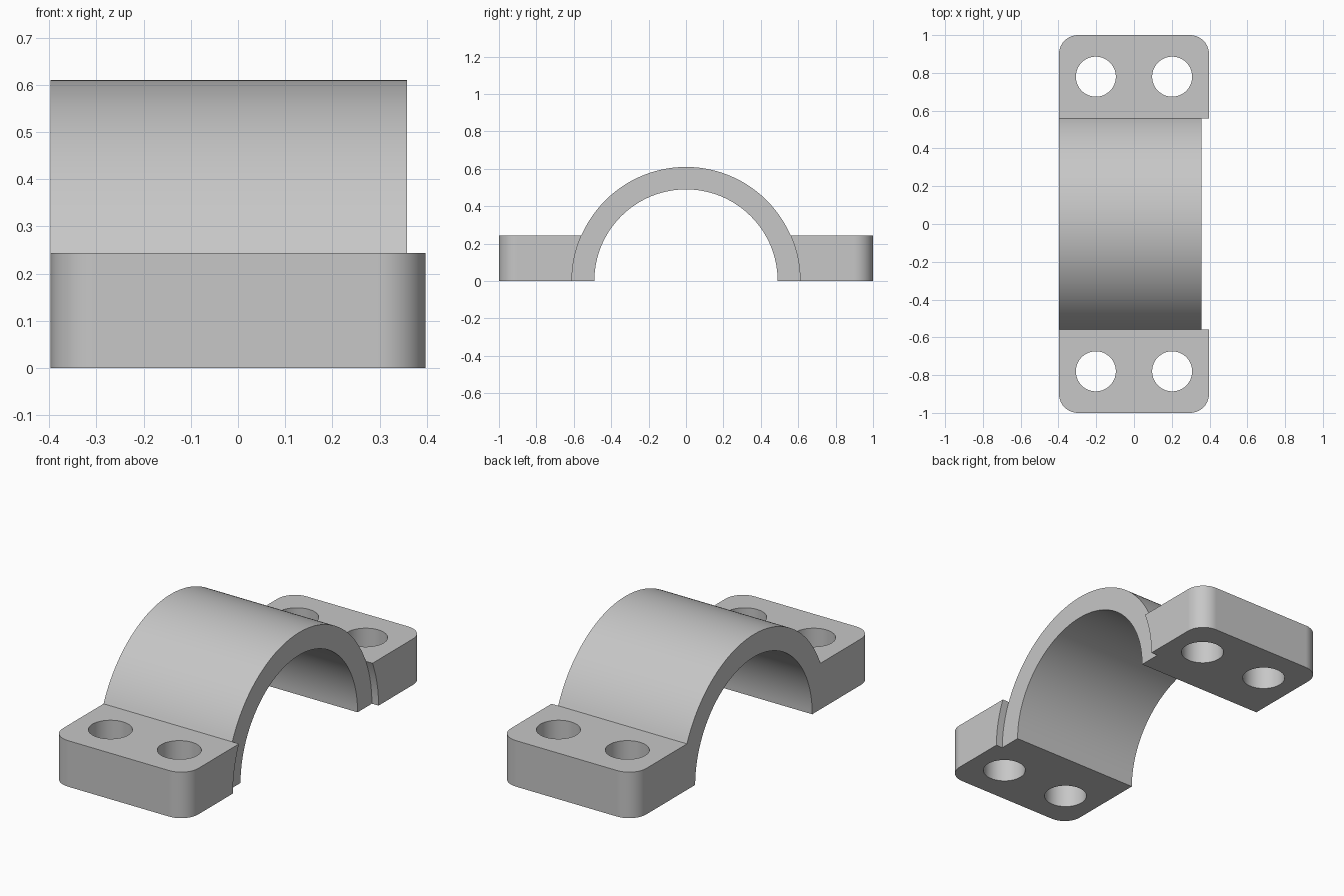
import bpy, bmesh, math
from mathutils import Matrix

HALF_W, ARCH_END = 0.397, 0.358      # half width, recessed end of the arch
R_OUT, R_IN = 0.61, 0.49             # arch radii
FLANGE_H, CORNER = 0.244, 0.1
HOLE_R, HOLE_X, HOLE_Y = 0.106, 0.202, 0.78

if "Cube" in bpy.data.objects:
    bpy.data.objects.remove(bpy.data.objects["Cube"])

steel = bpy.data.materials.new("grey metal")
steel.use_nodes = True
colour = (0.57, 0.57, 0.57, 1)
steel.diffuse_color = colour
steel.node_tree.nodes["Principled BSDF"].inputs["Base Color"].default_value = colour


def arc(radius, start, end, steps):
    """Points (y, z) along an arc centred on the origin."""
    return [(radius * math.cos(start + (end - start) * i / steps),
             radius * math.sin(start + (end - start) * i / steps))
            for i in range(steps + 1)]


def extrude_x(points, x0, x1):
    """Prism of a (y, z) profile between two x positions."""
    bm = bmesh.new()
    face = bm.faces.new([bm.verts.new((x0, y, z)) for y, z in points])
    new = bmesh.ops.extrude_face_region(bm, geom=[face])["geom"]
    bmesh.ops.translate(bm, vec=(x1 - x0, 0, 0),
                        verts=[v for v in new if isinstance(v, bmesh.types.BMVert)])
    bmesh.ops.recalc_face_normals(bm, faces=bm.faces)
    return bm


def to_object(bm, name):
    mesh = bpy.data.meshes.new(name)
    bm.to_mesh(mesh)
    bm.free()
    obj = bpy.data.objects.new(name, mesh)
    bpy.context.collection.objects.link(obj)
    return obj


# Clamp body: flanges and arch in one side profile
meet = math.asin(FLANGE_H / R_OUT)   # angle where flange top meets the arch
profile = ([(1, 0), (1, FLANGE_H)] + arc(R_OUT, meet, math.pi - meet, 64)
           + [(-1, FLANGE_H), (-1, 0)] + arc(R_IN, math.pi, 0, 72))
bm = extrude_x(profile, -HALF_W, HALF_W)

# Rounded vertical corners at the flange tips
tips = [e for e in bm.edges if all(abs(v.co.y) > 0.99 for v in e.verts)
        and abs(e.verts[0].co.z - e.verts[1].co.z) > 0.1]
bmesh.ops.bevel(bm, geom=tips, offset=CORNER, segments=10, profile=0.5, affect='EDGES')
bmesh.ops.recalc_face_normals(bm, faces=bm.faces)
clamp = to_object(bm, "pipe_clamp_half")
clamp.data.materials.append(steel)

# Bolt hole cutters
bm = bmesh.new()
for sx in (-1, 1):
    for sy in (-1, 1):
        bmesh.ops.create_cone(bm, cap_ends=True, segments=48, radius1=HOLE_R,
                              radius2=HOLE_R, depth=1,
                              matrix=Matrix.Translation((sx * HOLE_X, sy * HOLE_Y, 0)))
hole_cutter = to_object(bm, "bolt_hole_cutter")

# Cutter that sets the arch back from the flange side, following its outer curve
side = arc(R_OUT, -meet, meet, 24)
step_profile = side + [(side[-1][0], 1), (-side[-1][0], 1)] + [(-y, z) for y, z in reversed(side)]
# the part of the arch wall within the flange height is trimmed by the same curve
step_cutter = to_object(extrude_x(step_profile, ARCH_END, 1), "arch_step_cutter")

bpy.ops.object.select_all(action='DESELECT')
bpy.context.view_layer.objects.active = clamp
clamp.select_set(True)
for cutter in (hole_cutter, step_cutter):
    mod = clamp.modifiers.new(cutter.name, 'BOOLEAN')
    mod.operation, mod.solver, mod.object = 'DIFFERENCE', 'EXACT', cutter
    bpy.ops.object.modifier_apply(modifier=mod.name)
    bpy.data.objects.remove(cutter)

# Smooth curves, crisp edges, level flats
bpy.ops.object.shade_smooth_by_angle(angle=math.radians(30))
weighted = clamp.modifiers.new("level flats", 'WEIGHTED_NORMAL')
weighted.keep_sharp = True
